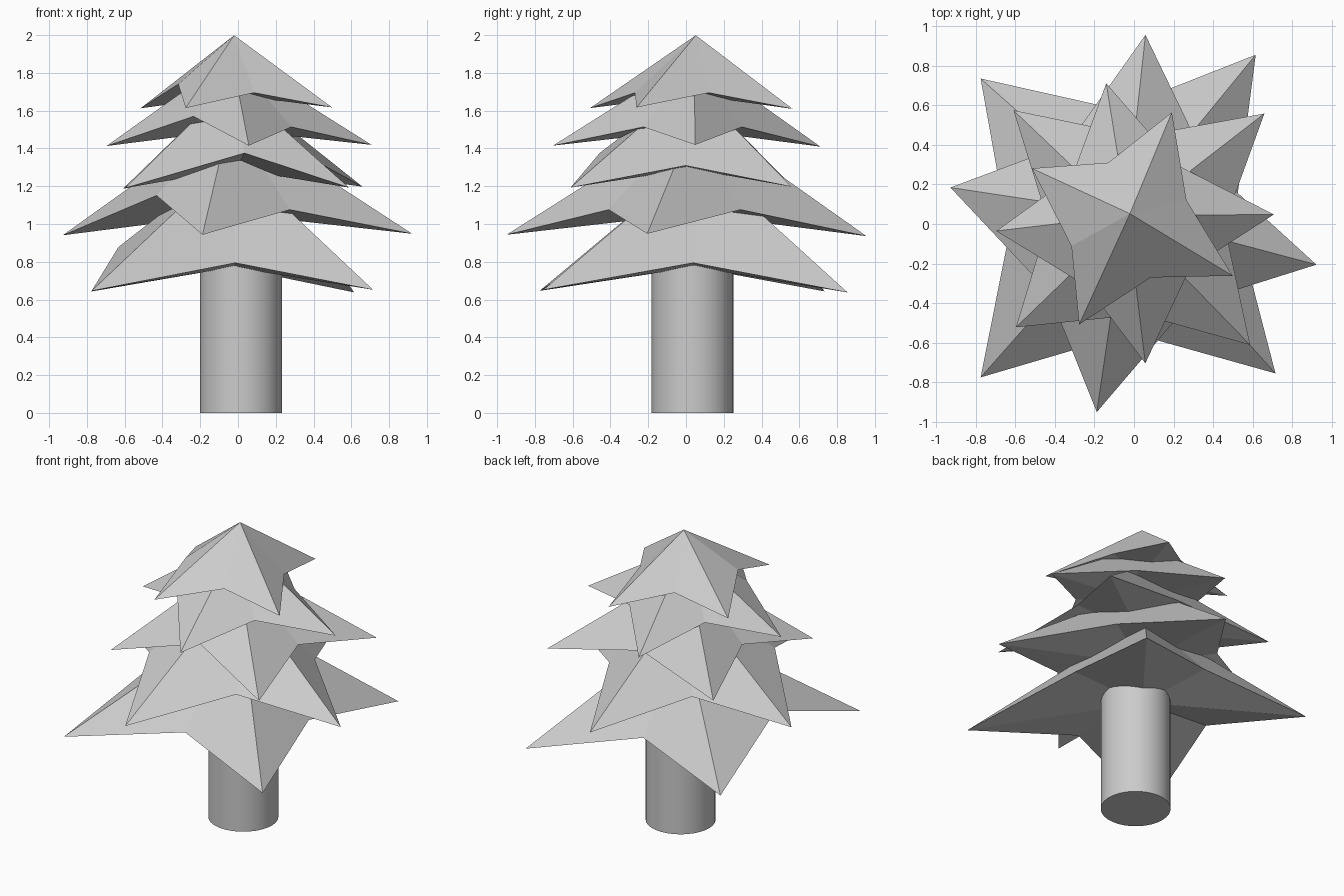
import bpy, bmesh, math
from mathutils import Vector, Matrix

if "Cube" in bpy.data.objects:
    bpy.data.objects.remove(bpy.data.objects["Cube"])

# One star-shaped bough: rim alternates tip / valley, counter-clockwise
RIM = [(-.72, .72, -.003), (-.578, -.075, .232), (-.72, -.79, 0), (.041, -.566, .148),
       (.77, -.77, .006), (.564, .023, .148), (.67, .84, -.008), (-.028, .565, .148)]
APEX = (.027, .055, .705)
UNDER = (.027, .03, .125)  # middle of the underside


def bough(name, centre, scale, turn):
    m = (Matrix.Translation(centre) @ Matrix.Rotation(math.radians(turn), 4, 'Z')
         @ Matrix.Scale(scale, 4))
    bm = bmesh.new()
    rim = [bm.verts.new(m @ Vector(p)) for p in RIM]
    apex = bm.verts.new(m @ Vector(APEX))
    under = bm.verts.new(m @ Vector(UNDER))
    for i, v in enumerate(rim):
        w = rim[(i + 1) % 8]
        bm.faces.new((v, w, apex))
        bm.faces.new((w, v, under))
    bmesh.ops.recalc_face_normals(bm, faces=bm.faces)
    mesh = bpy.data.meshes.new(name)
    bm.to_mesh(mesh)
    bm.free()
    bpy.context.collection.objects.link(bpy.data.objects.new(name, mesh))


# Five tiers, each a smaller turned copy: centre, scale, turn
TIERS = [((-.055, .015, .646), 1, 0),
         ((-.034, -.004, .943), .897, 33.1),
         ((.01, 0, 1.193), .786, 85.7),
         ((-.018, .005, 1.415), .667, 48.4),
         ((-.026, .019, 1.614), .546, 16.85)]
for n, tier in enumerate(TIERS, 1):
    bough(f"foliage_tier_{n}", *tier)

# Trunk
bpy.ops.mesh.primitive_cylinder_add(vertices=32, radius=.217, depth=.8,
                                    location=(.016, .035, .4))
bpy.context.object.name = "trunk"
bpy.ops.object.shade_smooth_by_angle(angle=math.radians(30))
